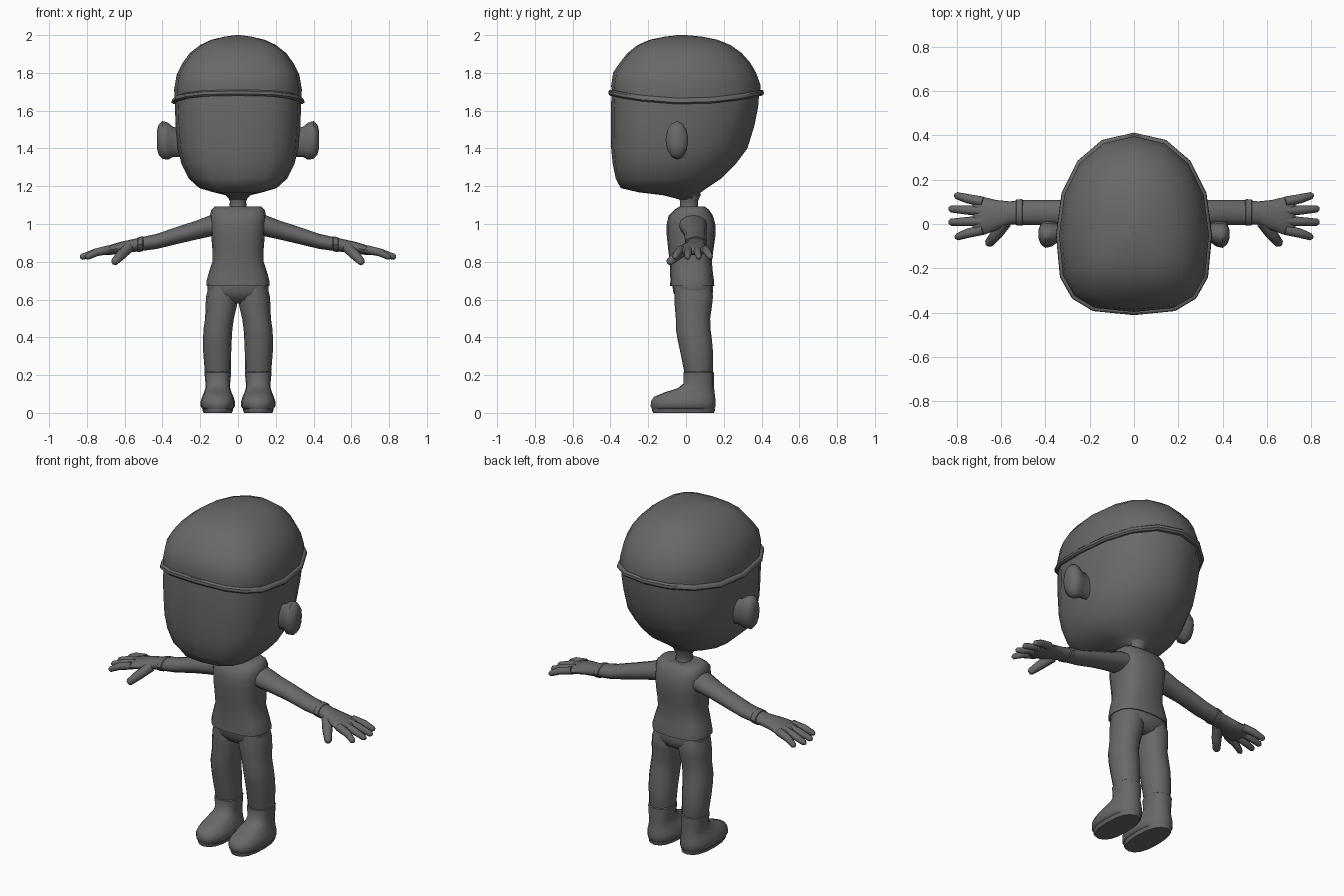
import bpy, bmesh, math
from mathutils import Vector

grey = bpy.data.materials.new("dark grey")
grey.diffuse_color = (0.14, 0.14, 0.14, 1)


def loft(name, rings, mirror=False, angle=55):
    """Skin a list of closed point rings and cap both ends."""
    bm = bmesh.new()
    rows = [[bm.verts.new(p) for p in ring] for ring in rings]
    n = len(rows[0])
    for a, b in zip(rows, rows[1:]):
        for i in range(n):
            j = (i + 1) % n
            bm.faces.new((a[i], a[j], b[j], b[i]))
    bm.faces.new(rows[0])
    bm.faces.new(rows[-1])
    bmesh.ops.recalc_face_normals(bm, faces=bm.faces)
    me = bpy.data.meshes.new(name)
    bm.to_mesh(me)
    bm.free()
    me.materials.append(grey)
    me.shade_smooth()
    me.set_sharp_from_angle(angle=math.radians(angle))
    ob = bpy.data.objects.new(name, me)
    bpy.context.collection.objects.link(ob)
    if mirror:
        mod = ob.modifiers.new("mirror", 'MIRROR')
        mod.use_mirror_merge = False
    return ob


def power(c, n):
    return math.copysign(abs(c) ** (2 / n), c)


def flat(z, hx, front, back, cx=0, n=(2.2, 2.2), dip=0, seg=16, mid=None):
    """Horizontal oval; n = squareness at front and back, dip lifts the ends."""
    mid = (front + back) / 2 if mid is None else mid
    out = []
    for i in range(seg):
        a = 2 * math.pi * i / seg
        c, s = math.cos(a), math.sin(a)
        e = n[0] if s < 0 else n[1]
        y = mid + power(s, e) * (back - mid if s > 0 else mid - front)
        out.append((cx + hx * power(c, e), y, z + dip * (y / 0.4) ** 2))
    return out


def upright(x, yc, ry, zc, rz, seg=12):
    """Oval in the y-z plane."""
    return [(x, yc + ry * math.cos(2 * math.pi * i / seg),
             zc + rz * math.sin(2 * math.pi * i / seg)) for i in range(seg)]


def finger(name, pts, radii, seg=8):
    """Tapered tube along a path with a rounded tip."""
    pts = [Vector(p) for p in pts]
    d = (pts[-1] - pts[0]).normalized()
    u = d.cross(Vector((0, 0, 1))).normalized()
    v = d.cross(u)
    pts.append(pts[-1] + d * 0.010)
    radii = list(radii) + [radii[-1] * 0.5]
    loft(name, [[p + r * (u * math.cos(2 * math.pi * i / seg) + v * math.sin(2 * math.pi * i / seg))
                 for i in range(seg)] for p, r in zip(pts, radii)], mirror=True)


# Head: flat face, sloping back, narrow chin
HEAD = (3.0, 2.15)
loft("head", [flat(z, hx, f, b, n=HEAD, mid=m) for z, hx, f, b, m in (
    (1.13, 0.045, -0.035, 0.062, 0.01), (1.152, 0.065, -0.12, 0.066, 0.0),
    (1.168, 0.13, -0.25, 0.08, -0.05), (1.19, 0.205, -0.345, 0.11, -0.09),
    (1.24, 0.26, -0.372, 0.185, -0.09), (1.32, 0.30, -0.388, 0.265, -0.08),
    (1.40, 0.32, -0.396, 0.325, -0.07), (1.52, 0.33, -0.398, 0.362, -0.06),
    (1.62, 0.334, -0.398, 0.382, -0.05), (1.70, 0.332, -0.392, 0.388, -0.05))])

# Cap with a thin rolled rim that rises to front and back
loft("cap", [flat(z, hx, f, b, n=HEAD, dip=dip, mid=-0.05) for z, hx, f, b, dip in (
    (1.655, 0.335, -0.395, 0.395, 0.045), (1.71, 0.338, -0.396, 0.395, 0.025),
    (1.79, 0.325, -0.385, 0.37, 0.015), (1.85, 0.295, -0.35, 0.34, 0.005),
    (1.905, 0.255, -0.31, 0.295, 0), (1.948, 0.20, -0.255, 0.235, 0),
    (1.976, 0.14, -0.19, 0.165, 0), (1.992, 0.07, -0.11, 0.085, 0),
    (2.0, 0.012, -0.04, 0.0, 0))])
loft("cap_rim", [flat(z, hx, f, b, n=HEAD, dip=0.045, mid=-0.05) for z, hx, f, b in (
    (1.637, 0.325, -0.39, 0.385), (1.634, 0.342, -0.403, 0.402),
    (1.642, 0.352, -0.411, 0.412), (1.657, 0.350, -0.41, 0.411),
    (1.665, 0.342, -0.403, 0.403), (1.668, 0.325, -0.39, 0.385))], angle=40)

# Ears
loft("ear", [upright(x, yc, ry, zc, rz) for x, yc, ry, zc, rz in (
    (0.29, -0.035, 0.04, 1.43, 0.075), (0.345, -0.04, 0.042, 1.435, 0.08),
    (0.37, -0.045, 0.056, 1.438, 0.098), (0.40, -0.048, 0.06, 1.445, 0.10),
    (0.42, -0.045, 0.047, 1.447, 0.08), (0.43, -0.045, 0.022, 1.447, 0.045))], mirror=True)

# Neck
loft("neck", [flat(z, r, 0.015 - r - 0.003, 0.02 + r, seg=12) for z, r in (
    (1.04, 0.06), (1.09, 0.045), (1.12, 0.043), (1.16, 0.06))])

# Sleeveless top with shoulders and an open hem
loft("vest", [flat(z, hx, f, b, n=(2.7, 2.7)) for z, hx, f, b in (
    (0.675, 0.155, -0.07, 0.135), (0.672, 0.168, -0.084, 0.150),
    (0.70, 0.166, -0.083, 0.148), (0.745, 0.154, -0.084, 0.142),
    (0.80, 0.136, -0.086, 0.137), (0.87, 0.136, -0.095, 0.146),
    (0.94, 0.142, -0.102, 0.156), (1.00, 0.146, -0.102, 0.155),
    (1.045, 0.148, -0.092, 0.142), (1.075, 0.142, -0.062, 0.122),
    (1.092, 0.125, -0.035, 0.10), (1.086, 0.065, -0.03, 0.08))])

# Arm ending in the palm
loft("arm", [upright(x, yc, ry, zc, rz) for x, yc, ry, zc, rz in (
    (0.09, 0.035, 0.075, 1.0, 0.06), (0.15, 0.038, 0.074, 0.989, 0.056),
    (0.22, 0.043, 0.064, 0.968, 0.050), (0.31, 0.05, 0.058, 0.943, 0.046),
    (0.43, 0.052, 0.057, 0.908, 0.040), (0.52, 0.052, 0.055, 0.892, 0.036),
    (0.56, 0.05, 0.052, 0.885, 0.034), (0.62, 0.04, 0.068, 0.875, 0.031),
    (0.68, 0.036, 0.086, 0.862, 0.026), (0.715, 0.036, 0.084, 0.855, 0.020),
    (0.728, 0.036, 0.07, 0.853, 0.010))], mirror=True)
loft("wrist_cuff", [upright(x, 0.052, r + 0.02, z, r) for x, z, r in (
    (0.50, 0.896, 0.034), (0.505, 0.895, 0.040), (0.53, 0.890, 0.039), (0.535, 0.889, 0.032))],
    mirror=True, angle=40)

# Fingers and thumb
for i, (y0, y1, x1) in enumerate(((0.10, 0.128, 0.80), (0.058, 0.068, 0.826),
                                  (0.014, 0.008, 0.826), (-0.026, -0.058, 0.797))):
    finger(f"finger_{i + 1}", [(0.68, y0, 0.865), (0.75, (y0 + y1) / 2, 0.850), (x1, y1, 0.826)],
           (0.023, 0.021, 0.016))
finger("thumb", [(0.58, 0.01, 0.875), (0.62, -0.045, 0.835), (0.655, -0.088, 0.798)],
       (0.030, 0.027, 0.020))

# Trousers: hips and two legs
loft("hips", [flat(z, hx, f, b, n=(2.6, 2.6)) for z, hx, f, b in (
    (0.58, 0.05, 0.0, 0.09), (0.60, 0.12, -0.045, 0.13), (0.635, 0.160, -0.066, 0.143),
    (0.68, 0.162, -0.074, 0.143), (0.72, 0.15, -0.07, 0.13))])
loft("leg", [flat(z, (o - i) / 2, f, b, cx=(o + i) / 2, seg=12) for z, i, o, f, b in (
    (0.67, 0.01, 0.155, -0.06, 0.13), (0.62, 0.0, 0.168, -0.062, 0.143),
    (0.57, 0.005, 0.172, -0.060, 0.138), (0.50, 0.022, 0.174, -0.054, 0.128),
    (0.44, 0.030, 0.183, -0.053, 0.130), (0.39, 0.033, 0.185, -0.045, 0.137),
    (0.32, 0.036, 0.184, -0.03, 0.143), (0.22, 0.038, 0.176, -0.010, 0.143),
    (0.18, 0.045, 0.168, 0.0, 0.13))], mirror=True)

# Boots and soles
loft("boot", [flat(z, h, f, b, cx=0.107, n=(2.4, 2.4)) for z, h, f, b in (
    (0.018, 0.078, -0.178, 0.150), (0.035, 0.091, -0.187, 0.156), (0.06, 0.091, -0.186, 0.157),
    (0.085, 0.083, -0.170, 0.154), (0.108, 0.073, -0.115, 0.151), (0.13, 0.066, -0.045, 0.149),
    (0.155, 0.065, -0.013, 0.147), (0.215, 0.071, -0.013, 0.147), (0.222, 0.062, 0.0, 0.135))],
    mirror=True)
loft("sole", [flat(z, h, f, b, cx=0.107, n=(2.4, 2.4)) for z, h, f, b in (
    (0.0, 0.074, -0.174, 0.148), (0.014, 0.081, -0.180, 0.154), (0.02, 0.081, -0.180, 0.154))],
    mirror=True, angle=40)
